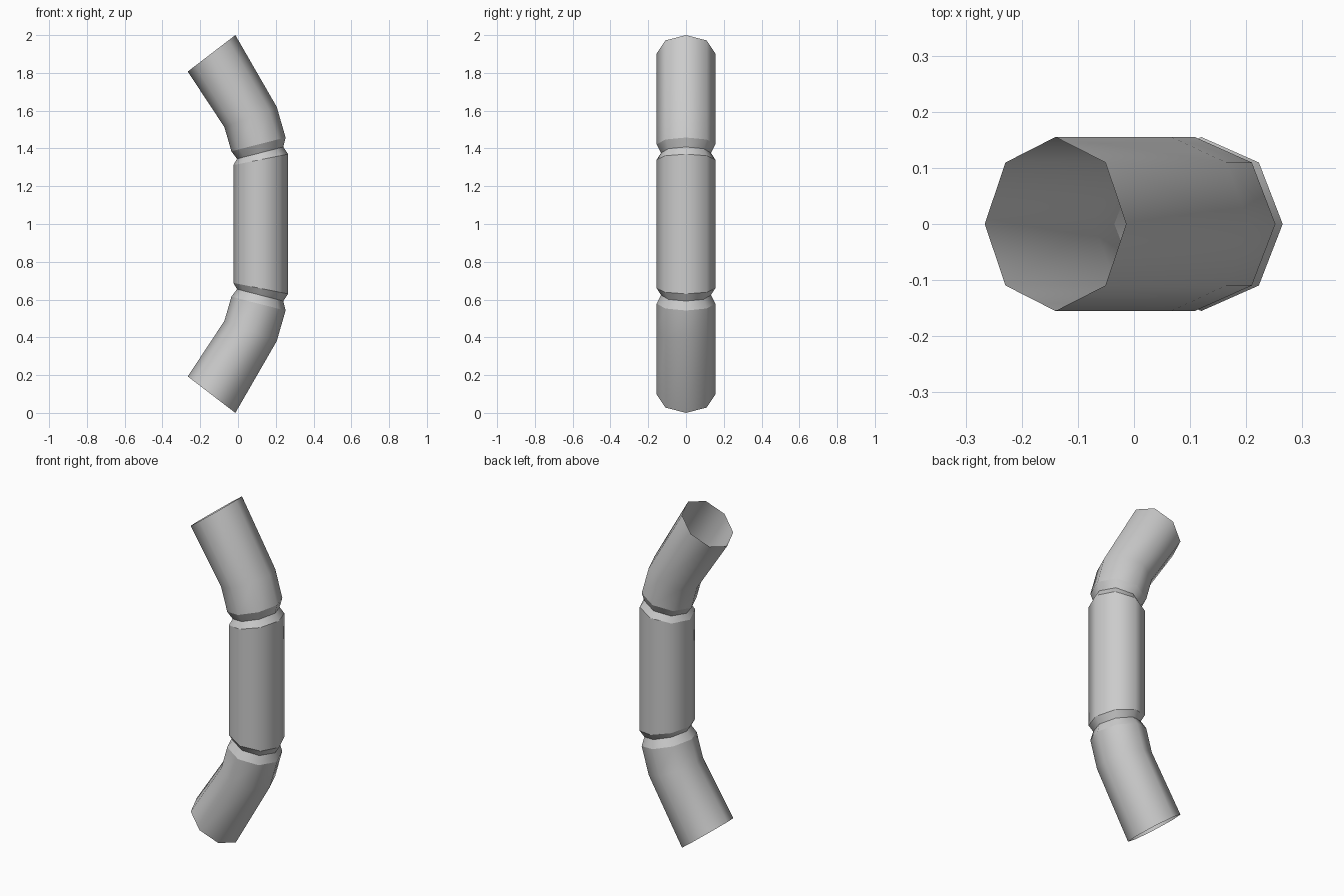
import bpy, bmesh
from math import sin, cos, tau
from mathutils import Vector

cube = bpy.data.objects.get("Cube")
if cube:
    bpy.data.objects.remove(cube)

SIDES = 8
grey = bpy.data.materials.new("plain_grey")
grey.use_nodes = True
colour = (0.6, 0.6, 0.6, 1)
grey.diffuse_color = colour
grey.node_tree.nodes["Principled BSDF"].inputs["Base Color"].default_value = colour


def tube(name, rings, sharp_rings):
    """Loft open octagonal rings, listed bottom to top as (left x, z, right x, z, depth radius)."""
    bm = bmesh.new()
    loops = []
    for lx, lz, rx, rz, depth in rings:
        left, right = Vector((lx, 0, lz)), Vector((rx, 0, rz))
        mid, half = (left + right) / 2, (right - left) / 2
        angles = [tau * i / SIDES for i in range(SIDES)]
        loops.append([bm.verts.new(mid + half * cos(a) + Vector((0, depth * sin(a), 0)))
                      for a in angles])
    for low, high in zip(loops, loops[1:]):
        for i in range(SIDES):
            j = (i + 1) % SIDES
            bm.faces.new((low[i], low[j], high[j], high[i])).smooth = True
    # Crisp creases around the collars
    for k in sharp_rings:
        for i in range(SIDES):
            bm.edges.get((loops[k][i], loops[k][(i + 1) % SIDES])).smooth = False
    mesh = bpy.data.meshes.new(name)
    bm.to_mesh(mesh)
    bm.free()
    mesh.materials.append(grey)
    obj = bpy.data.objects.new(name, mesh)
    bpy.context.collection.objects.link(obj)
    return obj


def flipped(rings):
    """Mirror rings about the middle height, keeping bottom to top order."""
    return [(lx, 2 - lz, rx, 2 - rz, d) for lx, lz, rx, rz, d in reversed(rings)]


groove = (-0.005, 1.345, 0.24, 1.408, 0.132)
shoulder = (-0.025, 1.312, 0.265, 1.37, 0.155)
upper = [groove,
         (-0.035, 1.385, 0.252, 1.458, 0.155),
         (-0.072, 1.513, 0.205, 1.62, 0.155),
         (-0.266, 1.807, -0.014, 2.0, 0.155)]
middle = [shoulder, groove]

tube("upper_bent_section", upper, (0, 1))
tube("middle_straight_section", flipped(middle) + middle, (0, 1, 2, 3))
tube("lower_bent_section", flipped(upper), (2, 3))
